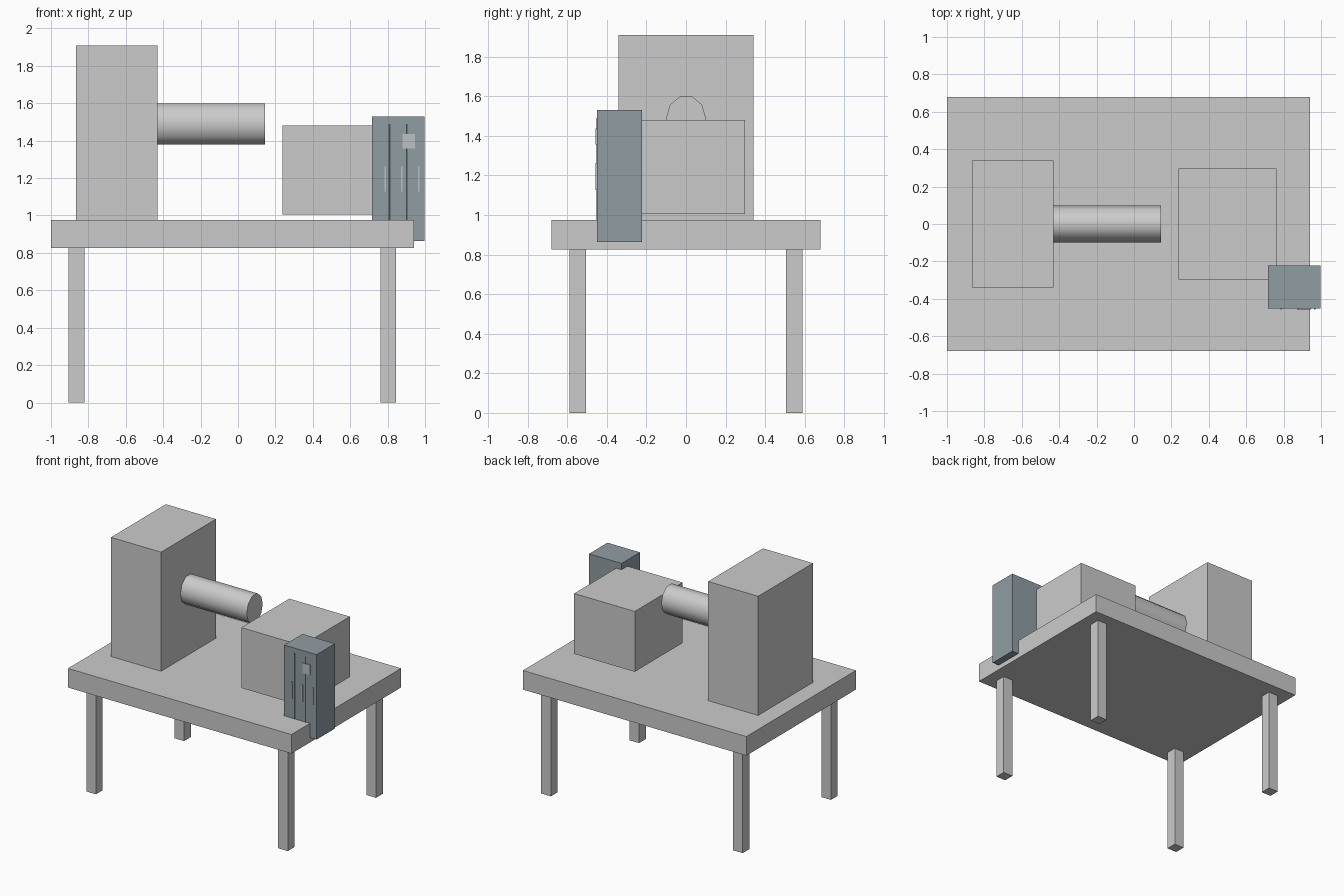
import bpy
from math import pi, radians
from mathutils import Matrix

if "Cube" in bpy.data.objects:
    bpy.data.objects.remove(bpy.data.objects["Cube"])


def material(name, rgb):
    m = bpy.data.materials.new(name)
    m.diffuse_color = (*rgb, 1)
    m.use_nodes = True
    m.node_tree.nodes["Principled BSDF"].inputs["Base Color"].default_value = m.diffuse_color
    return m


def box(name, x, y, z, mat=None):
    """Box from (min, max) ranges along each axis."""
    bpy.ops.mesh.primitive_cube_add(size=1)
    o = bpy.context.object
    o.name = name
    size = [r[1] - r[0] for r in (x, y, z)]
    centre = [(r[0] + r[1]) / 2 for r in (x, y, z)]
    o.data.transform(Matrix.Translation(centre) @ Matrix.Diagonal((*size, 1)))
    if mat:
        o.data.materials.append(mat)
    return o


steel = material("blue_grey", (0.28, 0.34, 0.37))
dark = material("dark_gap", (0.06, 0.075, 0.08))
light = material("light_grey", (0.5, 0.54, 0.56))

# Table with four legs
box("table_top", (-1, 0.94), (-0.68, 0.68), (0.825, 0.975))
for side, cx in (("left", -0.863), ("right", 0.803)):
    for end, cy in (("front", -0.547), ("back", 0.547)):
        box(f"{end}_{side}_leg", (cx - 0.042, cx + 0.042),
            (cy - 0.042, cy + 0.042), (0, 0.825))

# Tall machine housing, and the smaller housing floating just above the table
box("tall_housing", (-0.865, -0.43), (-0.34, 0.34), (0.975, 1.91))
box("small_housing", (0.237, 0.763), (-0.297, 0.297), (1.006, 1.48))

# Ten-sided, slightly oval barrel with a corner at the top
bpy.ops.mesh.primitive_cylinder_add(vertices=10, radius=1, depth=1)
barrel = bpy.context.object
barrel.name = "barrel"
barrel.data.transform(
    Matrix.Translation((-0.1425, 0, 1.49))
    @ Matrix.Diagonal((0.575, 0.1, 0.115, 1))
    @ Matrix.Rotation(pi / 2, 4, 'Y') @ Matrix.Rotation(pi / 2, 4, 'Z')
    @ Matrix.Rotation(pi / 2, 4, 'Z'))
bpy.ops.object.shade_smooth_by_angle(angle=radians(40))

# Three-door cabinet with door gaps, handles and a small plate
box("cabinet", (0.716, 0.998), (-0.451, -0.223), (0.863, 1.53), steel)
for i, x in enumerate((0.81, 0.902)):
    box(f"door_gap_{i + 1}", (x - 0.005, x + 0.005), (-0.453, -0.44), (0.9, 1.49), dark)
for i, x in enumerate((0.786, 0.876, 0.966)):
    box(f"door_handle_{i + 1}", (x - 0.004, x + 0.004), (-0.458, -0.44), (1.127, 1.262), light)
box("cabinet_plate", (0.88, 0.946), (-0.457, -0.44), (1.357, 1.436), light)
